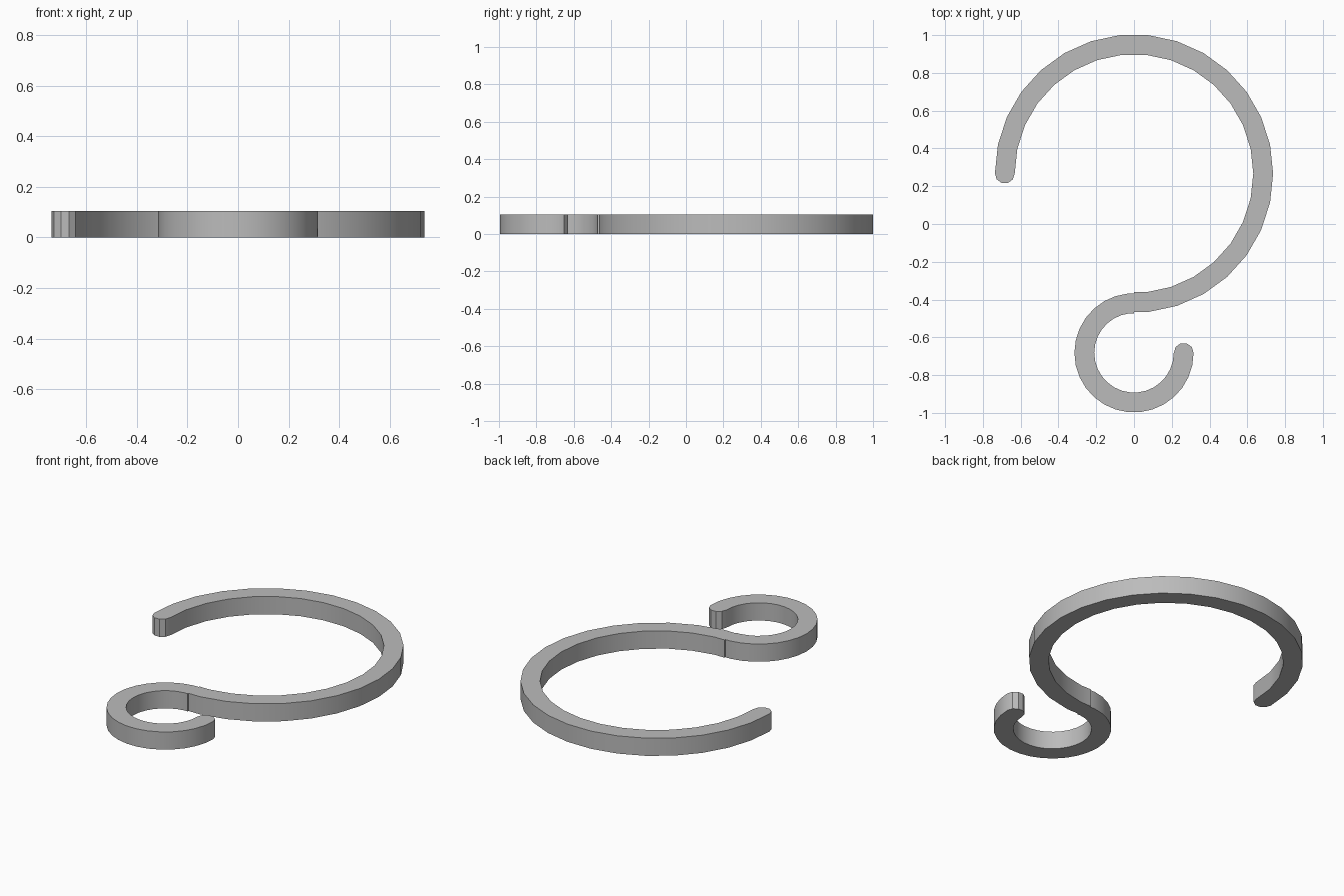
import bpy
import bmesh
from math import cos, sin, radians
from mathutils import Vector

cube = bpy.data.objects.get("Cube")
if cube:
    bpy.data.objects.remove(cube, do_unlink=True)

THICK = 0.105            # bar width and height
BIG_R, SMALL_R = 0.684, 0.263
BIG = Vector((0, 0.267))
SMALL = Vector((0, -0.682))
STEP = 12                # degrees per arc facet


def polar(centre, radius, angle):
    a = radians(angle)
    return centre + Vector((cos(a), sin(a))) * radius


def arc(centre, radius, angles):
    return [polar(centre, radius, a) for a in angles]


def big_side(radius):
    """Large hook, from its tip to the joint."""
    joint = polar(BIG, radius * cos(radians(STEP / 2)), -90)
    return arc(BIG, radius, range(180, -85, -STEP)) + [joint]


def small_side(radius):
    """Small hook, from the joint to its tip."""
    joint = polar(SMALL, radius * cos(radians(STEP / 2)), 90)
    return [joint] + arc(SMALL, radius, range(96, 361, STEP))


# Closed outline: one edge of the S, tip, the other edge, tip
half = THICK / 2
outline = big_side(BIG_R + half) + small_side(SMALL_R - half)
outline += arc(SMALL + Vector((SMALL_R, 0)), half, range(144, 35, -36))
outline += small_side(SMALL_R + half)[::-1] + big_side(BIG_R - half)[::-1]
outline += arc(BIG - Vector((BIG_R, 0)), half, range(324, 215, -36))

# Extrude the outline into a flat bar
bm = bmesh.new()
base = bm.faces.new([bm.verts.new((p.x, p.y, 0)) for p in outline])
top = bmesh.ops.extrude_face_region(bm, geom=[base], use_keep_orig=True)
bmesh.ops.translate(bm, vec=(0, 0, THICK),
                    verts=[v for v in top["geom"] if isinstance(v, bmesh.types.BMVert)])
bmesh.ops.recalc_face_normals(bm, faces=bm.faces)
bmesh.ops.triangulate(bm, faces=[f for f in bm.faces if len(f.verts) > 4])
mesh = bpy.data.meshes.new("s_hook")
bm.to_mesh(mesh)
bm.free()

hook = bpy.data.objects.new("s_hook", mesh)
bpy.context.collection.objects.link(hook)

# Plain grey
grey = bpy.data.materials.new("plain_grey")
grey.use_nodes = True
colour = (0.5, 0.5, 0.5, 1)
grey.diffuse_color = colour
grey.node_tree.nodes["Principled BSDF"].inputs["Base Color"].default_value = colour
mesh.materials.append(grey)

# Smooth arcs with crisp rims and tips
bpy.ops.object.select_all(action="DESELECT")
hook.select_set(True)
bpy.context.view_layer.objects.active = hook
bpy.ops.object.shade_smooth_by_angle(angle=radians(30))
